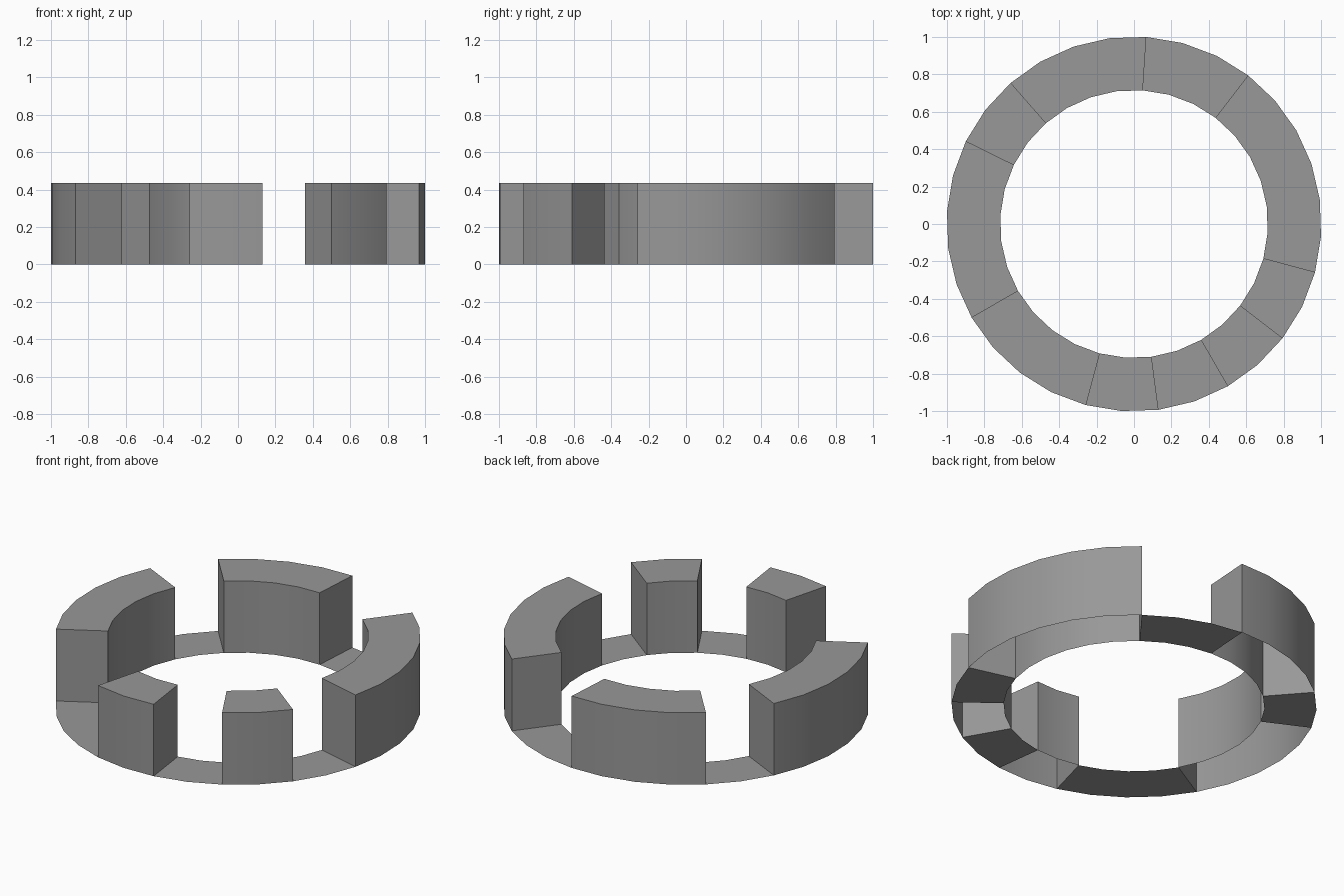
import bpy, bmesh, math

if "Cube" in bpy.data.objects:
    bpy.data.objects.remove(bpy.data.objects["Cube"])

SEGMENTS = 32
OUTER, INNER, HEIGHT = 1.002, 0.716, 0.435
START = math.radians(-105)
# Segment counts going round anticlockwise: raised, low, raised, low...
RUNS = [2, 2, 2, 2, 6, 3, 4, 2, 5, 4]

raised = [i % 2 == 0 for i, n in enumerate(RUNS) for _ in range(n)]
bm = bmesh.new()


def point(step, radius, z):
    a = START + step * 2 * math.pi / SEGMENTS
    return (radius * math.cos(a), radius * math.sin(a), z)


def quad(*points):
    bm.faces.new([bm.verts.new(p) for p in points])


for i in range(SEGMENTS):
    z = HEIGHT if raised[i] else 0
    # Block top or low floor strip
    quad(point(i, INNER, z), point(i, OUTER, z),
         point(i + 1, OUTER, z), point(i + 1, INNER, z))
    if not raised[i]:
        continue
    # Outer and inner walls (blocks are open underneath)
    quad(point(i, OUTER, 0), point(i + 1, OUTER, 0),
         point(i + 1, OUTER, z), point(i, OUTER, z))
    quad(point(i + 1, INNER, 0), point(i, INNER, 0),
         point(i, INNER, z), point(i + 1, INNER, z))
    # End walls of each block
    if not raised[i - 1]:
        quad(point(i, INNER, 0), point(i, OUTER, 0),
             point(i, OUTER, z), point(i, INNER, z))
    if not raised[(i + 1) % SEGMENTS]:
        j = i + 1
        quad(point(j, OUTER, 0), point(j, INNER, 0),
             point(j, INNER, z), point(j, OUTER, z))

bmesh.ops.remove_doubles(bm, verts=bm.verts, dist=1e-4)
mesh = bpy.data.meshes.new("notched_ring")
bm.to_mesh(mesh)
bm.free()
ring = bpy.data.objects.new("notched_ring", mesh)
bpy.context.collection.objects.link(ring)

# Dark grey finish
dark_grey = bpy.data.materials.new("dark_grey")
dark_grey.diffuse_color = (0.315, 0.315, 0.315, 1)
dark_grey.use_nodes = True
dark_grey.node_tree.nodes["Principled BSDF"].inputs["Base Color"].default_value = dark_grey.diffuse_color
mesh.materials.append(dark_grey)

# Smooth curved walls, crisp block edges
bpy.context.view_layer.objects.active = ring
ring.select_set(True)
bpy.ops.object.shade_smooth_by_angle(angle=math.radians(30))
